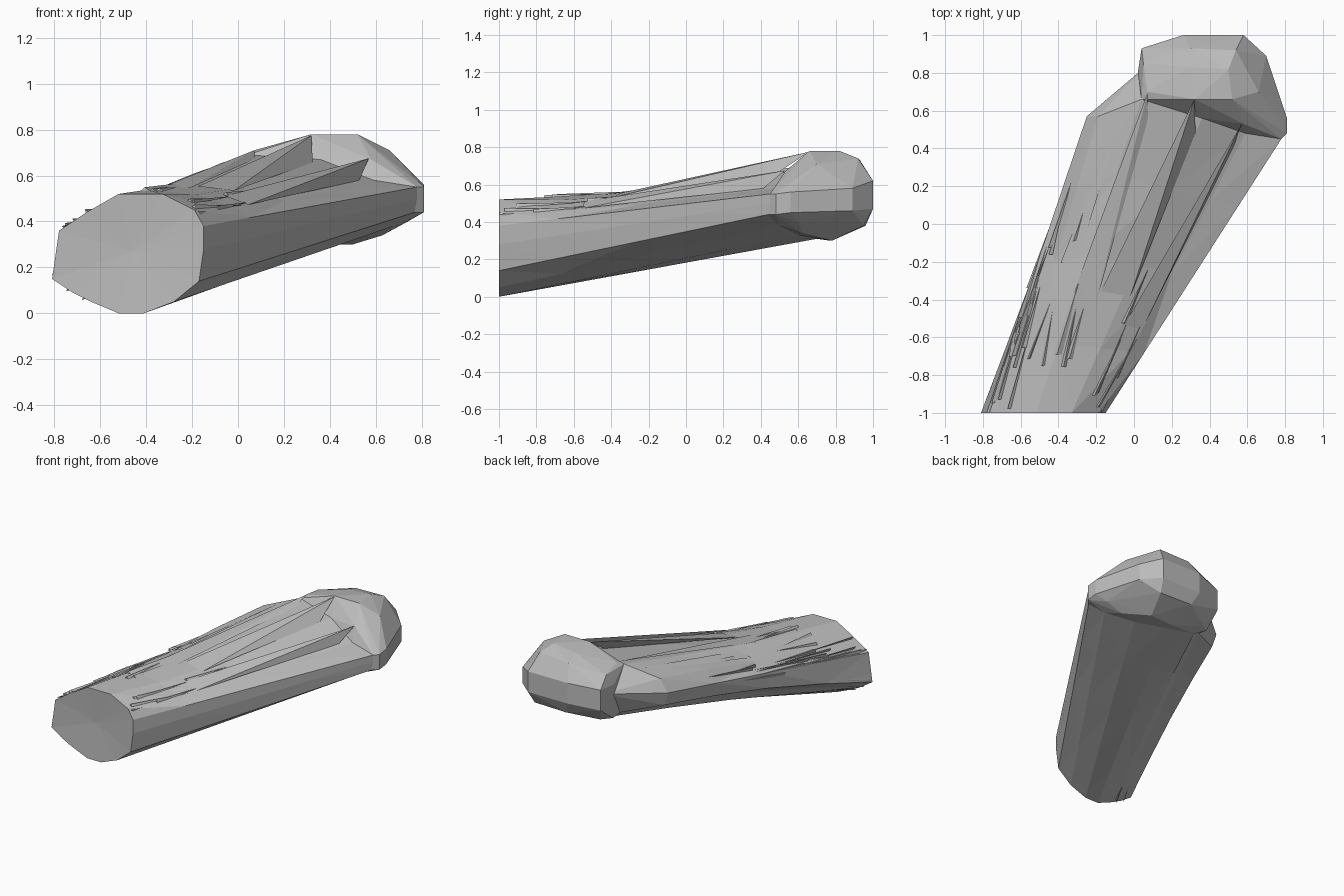
import bpy, bmesh, math, random
from mathutils import Vector

if "Cube" in bpy.data.objects:
    bpy.data.objects.remove(bpy.data.objects["Cube"])

random.seed(4)

stone = bpy.data.materials.new("pale grey")
stone.diffuse_color = (0.5, 0.5, 0.5, 1)
stone.use_nodes = True
stone.node_tree.nodes["Principled BSDF"].inputs["Base Color"].default_value = stone.diffuse_color


def finish(bm, name):
    """Turn a bmesh into a flat-shaded object."""
    bmesh.ops.recalc_face_normals(bm, faces=bm.faces)
    mesh = bpy.data.meshes.new(name)
    bm.to_mesh(mesh)
    bm.free()
    mesh.materials.append(stone)
    obj = bpy.data.objects.new(name, mesh)
    bpy.context.collection.objects.link(obj)
    return obj


# Outline of the broken front end (x, z) and matching outline near the knob
FRONT = [(-.81, .15), (-.78, .36), (-.66, .44), (-.52, .52), (-.33, .52),
         (-.19, .45), (-.15, .38), (-.15, .28), (-.17, .14), (-.28, .05),
         (-.41, 0), (-.52, 0), (-.64, .05), (-.72, .09)]
BACK = [(-.22, .56, .42), (-.25, .57, .52), (-.19, .57, .61), (.04, .66, .69),
        (.36, .56, .67), (.59, .48, .58), (.78, .45, .55), (.78, .45, .50),
        (.77, .44, .44), (.68, .50, .38), (.50, .60, .33), (.30, .70, .31),
        (.10, .75, .32), (.03, .72, .36)]
N = len(FRONT)
# vertical bend at mid length: sagging top, hollow lower left
BEND = {2: -.02, 3: -.03, 4: -.035, 5: -.02, 0: .04, 13: .055, 12: .025}


def surface(i, t):
    """Point on the shaft: i runs round the outline, t along its length."""
    k, f = int(i) % N, i - int(i)

    def line(j):
        a = Vector((FRONT[j][0], -1, FRONT[j][1]))
        p = a.lerp(Vector(BACK[j]), t)
        p.z += BEND.get(j, 0) * math.sin(math.pi * t)
        return p
    return line(k).lerp(line((k + 1) % N), f)


# Shaft: loft between the outlines, with shallow creases along its length
bm = bmesh.new()
rings = []
for t in (0, .22, .5, .76, 1):
    ring = []
    for i in range(N):
        p = surface(i, t)
        if 0 < t < 1 and i in (2, 4, 5):
            p.z += random.uniform(-.015, .01)
        ring.append(bm.verts.new(p))
    rings.append(ring)
for r, (a, b) in enumerate(zip(rings, rings[1:])):
    for i in range(N):
        j = (i + 1) % N
        if (i + r) % 3:
            bm.faces.new((a[i], a[j], b[j]))
            bm.faces.new((a[i], b[j], b[i]))
        else:
            bm.faces.new((a[i], a[j], b[i]))
            bm.faces.new((a[j], b[j], b[i]))
for ring, hub in ((rings[0], (-.46, -.985, .27)), (rings[-1], (.08, .85, .53))):
    c = bm.verts.new(hub)
    for i in range(N):
        bm.faces.new((ring[i], ring[(i + 1) % N], c))
finish(bm, "shaft")

# Rounded knob at the back: faceted hull that meets the end of the shaft
KNOB = [(.32, .66, .78), (.52, .66, .78), (.5, .82, .78), (.3, .83, .76),
        (.07, .7, .71), (.05, .85, .68), (.04, .93, .6), (.04, .93, .45),
        (.03, .8, .35), (.02, .8, .6), (.26, 1, .62), (.26, 1, .47),
        (.58, 1, .62), (.58, 1, .47), (.3, .93, .73), (.54, .92, .74),
        (.66, .7, .71), (.7, .89, .58), (.7, .89, .46), (.81, .56, .56),
        (.81, .48, .55), (.81, .56, .45), (.81, .48, .44), (.58, .53, .67),
        (.3, .77, .3), (.5, .78, .3), (.3, .96, .38), (.56, .95, .38),
        (.63, .62, .34), (.74, .6, .4), (.4, .6, .33), (.1, .85, .34)]
bm = bmesh.new()
for p in KNOB + BACK[3:]:
    bm.verts.new(p)
hull = bmesh.ops.convex_hull(bm, input=bm.verts)
spare = {v for v in hull["geom_interior"] if isinstance(v, bmesh.types.BMVert)}
bmesh.ops.delete(bm, geom=list(spare), context='VERTS')
finish(bm, "knob")


def tetra(bm, points):
    v = [bm.verts.new(p) for p in points]
    for f in ((0, 1, 3), (0, 3, 2), (0, 2, 1), (1, 2, 3)):
        bm.faces.new([v[k] for k in f])


# Ridges: fins rising to a sharp peak at the knob, fading out along the shaft
bm = bmesh.new()
for peak, foot, left, right, t in (((.32, .66, .775), 4.0, 3.5, 4.2, .4),
                                   ((.57, .53, .675), 4.9, 4.4, 5.0, .3),
                                   ((.07, .69, .71), 3.2, 2.9, 3.5, .35),
                                   ((-.06, .58, .66), 2.5, 2.2, 2.7, .5)):
    tetra(bm, (peak, surface(foot, .95), surface(left, t), surface(right, t)))
finish(bm, "ridges")

# Splinters: thin chips along the top and left side
bm = bmesh.new()
for k in range(26):
    i, t = random.uniform(.4, 5), random.uniform(.01, .6)
    w = random.uniform(.08, .25)
    heel = surface(i, t)
    out = Vector((-.012 if i < 2 else 0, 0, .014))
    tetra(bm, (surface(i + random.uniform(-.2, .2), t + random.uniform(.1, .3)),
               heel, surface(i + w, t), surface(i + w / 2, t) + out))
# ragged corners around the broken front end
for i in (.1, 1.2, 5.2, 12.4, 13.2):
    out = surface(i, 0) - Vector((-.46, -1, .27))
    tip = surface(i, 0) + out.normalized() * .012
    tip.x = max(tip.x, -.81)
    tip.z = max(tip.z, 0)
    tetra(bm, (tip, surface(i - .1, .02), surface(i + .15, .02),
               surface(i, .12)))
finish(bm, "splinters")
